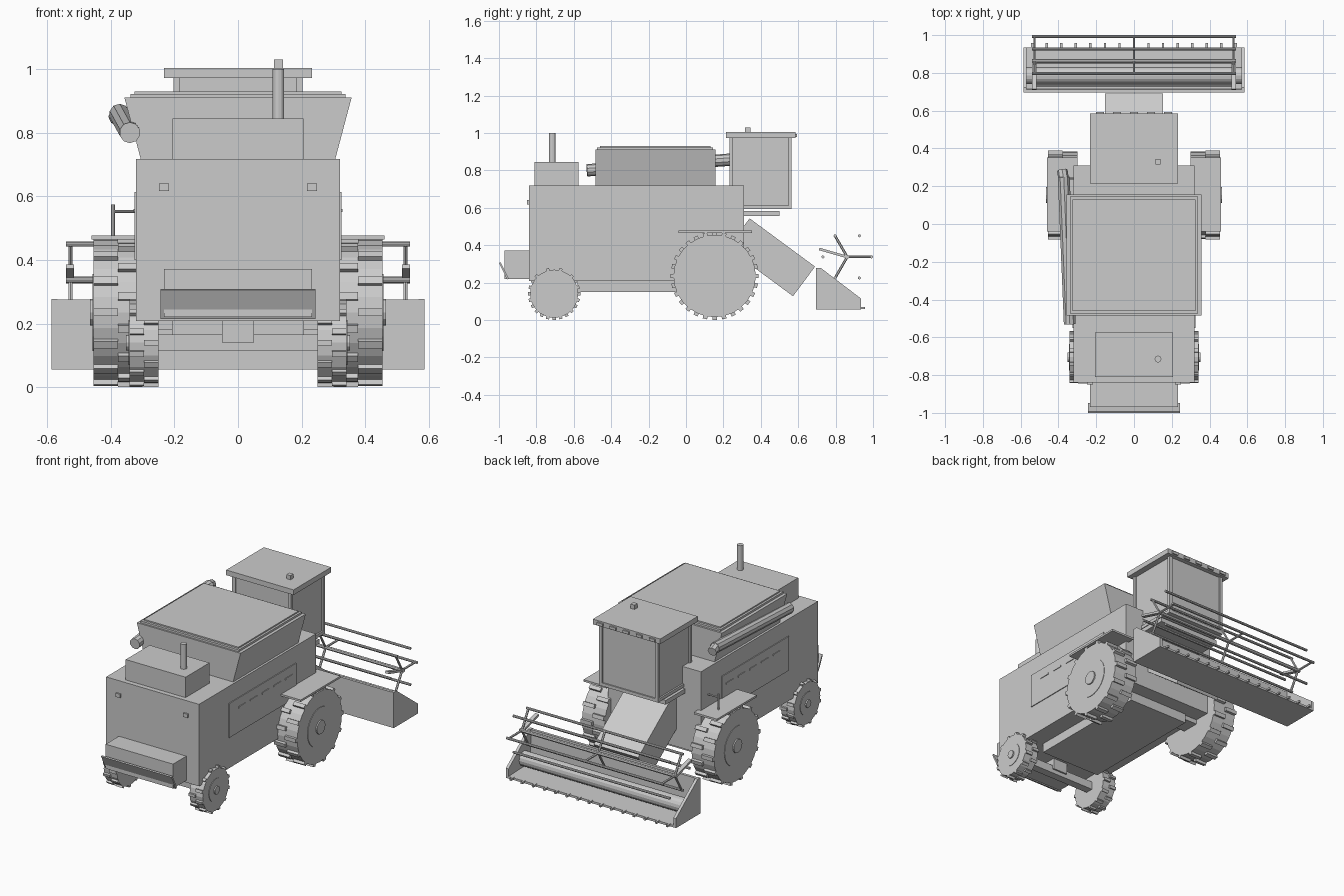
import bpy, bmesh
from math import sin, cos, pi, radians
from mathutils import Vector, Matrix

if "Cube" in bpy.data.objects:
    bpy.data.objects.remove(bpy.data.objects["Cube"])


def make(name, bm):
    bmesh.ops.recalc_face_normals(bm, faces=bm.faces)
    me = bpy.data.meshes.new(name)
    bm.to_mesh(me)
    bm.free()
    ob = bpy.data.objects.new(name, me)
    bpy.context.collection.objects.link(ob)
    return ob


def add_box(bm, x, y, z, mat=Matrix()):
    size = Matrix.Diagonal((x[1] - x[0], y[1] - y[0], z[1] - z[0], 1))
    mid = Matrix.Translation((sum(x) / 2, sum(y) / 2, sum(z) / 2))
    return bmesh.ops.create_cube(bm, size=1, matrix=mat @ mid @ size)["verts"]


def box(name, x, y, z):
    bm = bmesh.new()
    add_box(bm, x, y, z)
    return make(name, bm)


def add_rod(bm, a, b, r, n=8):
    a, b = Vector(a), Vector(b)
    d = b - a
    m = Matrix.Translation((a + b) / 2) @ d.to_track_quat('Z', 'Y').to_matrix().to_4x4()
    bmesh.ops.create_cone(bm, cap_ends=True, segments=n, radius1=r, radius2=r,
                          depth=d.length, matrix=m)


def rod(name, a, b, r, n=8):
    bm = bmesh.new()
    add_rod(bm, a, b, r, n)
    return make(name, bm)


def prism(name, pts, x0, x1):
    # side profile in (y, z), extruded across x
    bm = bmesh.new()
    f = bm.faces.new([bm.verts.new((x0, y, z)) for y, z in pts])
    ext = bmesh.ops.extrude_face_region(bm, geom=[f])
    bmesh.ops.translate(bm, vec=(x1 - x0, 0, 0),
                        verts=[v for v in ext["geom"] if isinstance(v, bmesh.types.BMVert)])
    return make(name, bm)


def span(s, a, b):
    return tuple(sorted((s * a, s * b)))


def wheel(name, s, xi, xo, y, z, r, lug, n, seg):
    bm = bmesh.new()
    add_rod(bm, (s * xi, y, z), (s * xo, y, z), r, seg)
    xm = (xi + xo) / 2
    # two staggered rows of tread lugs
    for row, (a, b) in enumerate(((xi, xm), (xm, xo))):
        for i in range(n):
            m = Matrix.Translation((0, y, z)) @ Matrix.Rotation(2 * pi * (i + row / 2) / n, 4, 'X')
            add_box(bm, span(s, a, b), (-lug * .8, lug * .8), (-r - lug, -r + .02), m)
    make(name + "_tyre", bm)
    rod(name + "_rim", (s * xi, y, z), (s * (xo + .003), y, z), r * .55, seg)
    rod(name + "_hub", (s * xi, y, z), (s * (xo + .011), y, z), r * .19, 12)


# main body and chassis
box("body", (-.32, .32), (-.84, .31), (.208, .718))
box("chassis", (-.207, .207), (-.58, .22), (.15, .21))
box("front_axle", (-.31, .31), (.10, .21), (.18, .28))
box("rear_axle", (-.26, .26), (-.73, -.68), (.115, .165))
box("rear_axle_mount", (-.05, .05), (-.74, -.67), (.14, .21))

# engine deck, exhaust
box("engine_cover", (-.206, .206), (-.81, -.575), (.718, .845))
rod("exhaust", (.127, -.715, .84), (.127, -.715, 1.0), .018, 12)

# grain tank flaring sideways, with stepped lid
bm = bmesh.new()
for v in add_box(bm, (-.306, .306), (-.485, .157), (.718, .91)):
    if v.co.z > .8:
        v.co.x *= .357 / .306
make("grain_tank", bm)
box("tank_lid", (-.338, .338), (-.475, .145), (.91, .922))
box("tank_lid_top", (-.325, .325), (-.46, .13), (.92, .93))

# unloading tube with spout
rod("unloading_tube", (-.34, -.53, .80), (-.372, .25, .858), .033, 10)
rod("unloading_spout", (-.372, .235, .862), (-.38, .285, .85), .028, 8)

# cab
box("cab_glass", (-.193, .193), (.24, .557), (.60, .975))
for s in (-1, 1):
    for y in (.233, .547):
        box("cab_post", span(s, .182, .203), (y, y + .018), (.60, .975))
box("cab_sill", (-.203, .203), (.233, .565), (.592, .612))
box("cab_roof", (-.232, .232), (.215, .585), (.972, 1.004))
box("roof_beacon", (.113, .141), (.315, .345), (1.0, 1.03))
for i in range(5):
    x = (i - 2) * .09
    box("roof_lamp", (x - .02, x + .02), (.58, .594), (.978, .995))
box("cab_platform", (-.21, .21), (.28, .50), (.556, .583))

# side panels with vents, rear lamps, fenders
for s in (-1, 1):
    box("side_panel", span(s, .31, .325), (-.55, .11), (.40, .613))
    for i in range(5):
        y = -.46 + i * .115
        box("panel_vent", span(s, .32, .329), (y, y + .07), (.55, .56))
    box("rear_lamp", span(s, .217, .248), (-.85, -.835), (.617, .64))
    box("fender", span(s, .30, .46), (-.04, .352), (.465, .477))
    wheel("front_wheel", s, .30, .455, .153, .235, .22, .015, 14, 28)
    wheel("rear_wheel", s, .25, .341, -.705, .14, .129, .011, 12, 20)

# hand rail on the left fender
bm = bmesh.new()
add_rod(bm, (-.393, .24, .47), (-.393, .24, .575), .006)
add_rod(bm, (-.393, .24, .552), (-.31, .24, .552), .005)
make("hand_rail", bm)

# straw outlet and tilted deflector
box("straw_hood", (-.232, .232), (-.97, -.83), (.22, .372))
prism("straw_deflector", [(-1.0, .305), (-.992, .309), (-.948, .222), (-.956, .215)], -.243, .243)

# feeder house
prism("feeder_house", [(.34, .543), (.69, .285), (.572, .127), (.222, .385)], -.153, .153)

# header trough
prism("header_trough", [(.695, .055), (.935, .055), (.935, .068), (.72, .075),
                        (.712, .275), (.695, .275)], -.58, .58)
for s in (-1, 1):
    prism("header_end", [(.695, .055), (.935, .055), (.935, .115), (.722, .277), (.695, .277)],
          s * .568, s * .586)
rod("header_auger", (-.57, .785, .125), (.57, .785, .125), .045, 16)
bm = bmesh.new()
for i in range(-7, 8):
    add_box(bm, (i * .077 - .006, i * .077 + .006), (.925, .958), (.058, .07))
make("cutter_fingers", bm)

# reel: shaft, six bars, three spiders, support arms
cy, cz, R = .862, .337, .13
bm = bmesh.new()
add_rod(bm, (-.54, cy, cz), (.54, cy, cz), .011)
for i in range(6):
    a = i * pi / 3
    y, z = cy + R * cos(a), cz + R * sin(a)
    add_rod(bm, (-.54, y, z), (.54, y, z), .008)
make("reel_bars", bm)
bm = bmesh.new()
for x in (-.527, 0, .527):
    for i in range(3):
        a = i * 2 * pi / 3
        add_rod(bm, (x, cy, cz), (x, cy + R * cos(a), cz + R * sin(a)), .007, 6)
make("reel_spokes", bm)
for s in (-1, 1):
    prism("reel_arm", [(.71, .373), (.86, .33), (.863, .343), (.714, .386)], s * .515, s * .54)
